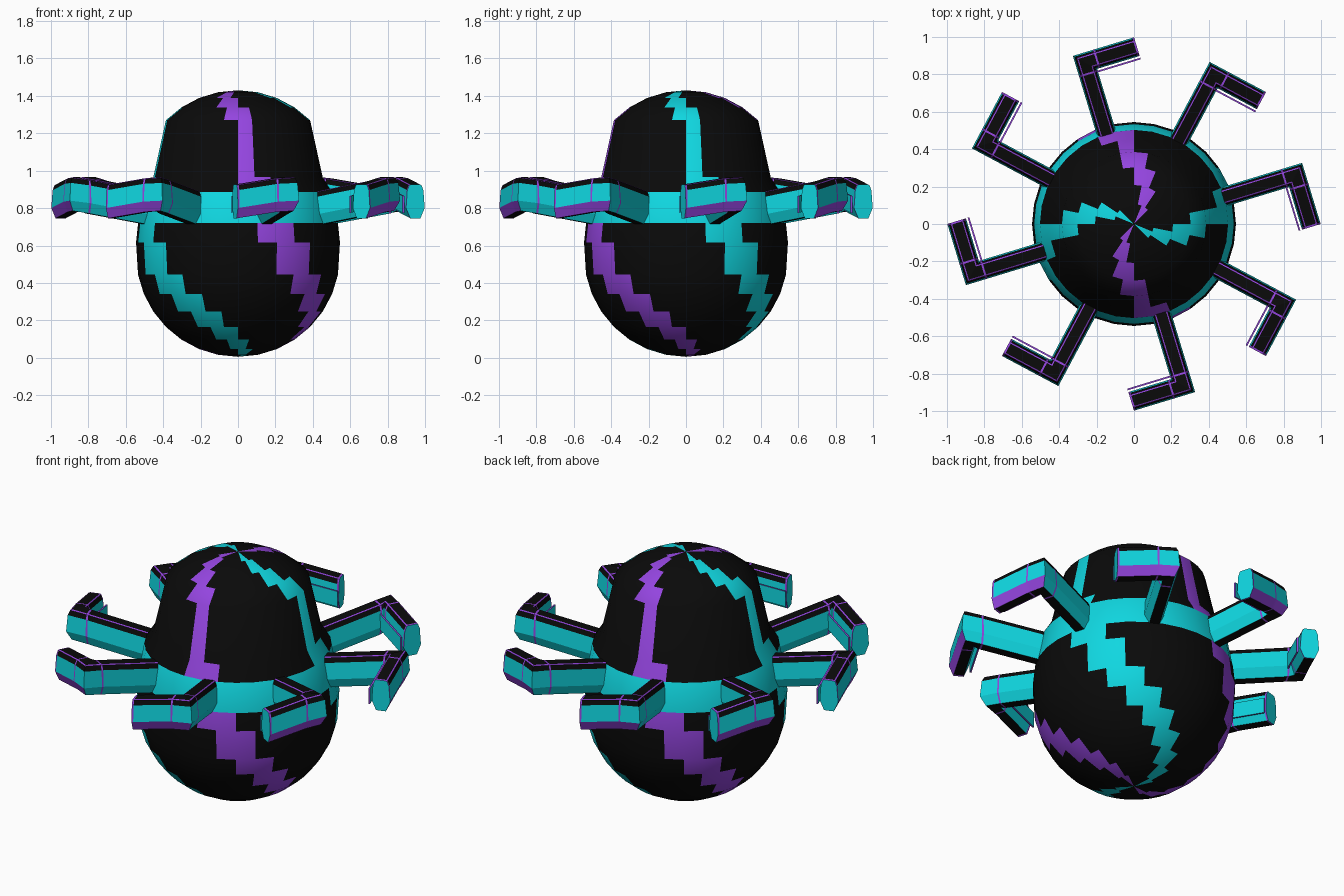
import bpy, bmesh, math

if "Cube" in bpy.data.objects:
    bpy.data.objects.remove(bpy.data.objects["Cube"])

def material(name, rgb):
    m = bpy.data.materials.new(name)
    m.diffuse_color = (*rgb, 1)
    m.use_nodes = True
    m.node_tree.nodes["Principled BSDF"].inputs["Base Color"].default_value = m.diffuse_color
    return m

MATS = [material("black", (0.003, 0.003, 0.003)),
        material("cyan", (0.005, 0.68, 0.75)),
        material("purple", (0.30, 0.06, 0.75))]
BLACK, CYAN, PURPLE = 0, 1, 2

def make_object(name, bm, normals=True):
    if normals:
        bmesh.ops.recalc_face_normals(bm, faces=bm.faces)
    me = bpy.data.meshes.new(name)
    bm.to_mesh(me)
    bm.free()
    for m in MATS:
        me.materials.append(m)
    ob = bpy.data.objects.new(name, me)
    bpy.context.collection.objects.link(ob)
    return ob

# Body: lathe of 32 segments, spherical bottom and raised dome
N, R = 32, 0.545
STEP = math.tau / N
profile = [(R * math.sin(i * STEP), 0.55 - R * math.cos(i * STEP)) for i in range(1, 8)]
profile += [(0.545, 0.617), (0.534, 0.72), (0.503, 0.885), (0.453, 0.965)]
profile += [(R * math.sin(i * STEP), 0.885 + R * math.cos(i * STEP)) for i in range(4, 0, -1)]

# Spiral stripes: first segment of the stripe in each row, bottom to top
BAND, DOME = 9, 11
starts = [9, 8, 7, 6, 5, 4, 3, 2, 1, 0, 0, 0, -1, -2, -3, -4]

def row_colour(row, seg):
    if row == BAND:
        return CYAN
    width = 1 if row == DOME else 2
    quarter, k = divmod((seg - starts[row]) % N, 8)
    if k < width:
        return PURPLE if quarter % 2 == 0 else CYAN
    return BLACK

bm = bmesh.new()
rings = []
for r, z in profile:
    rings.append([bm.verts.new((r * math.cos(j * STEP - math.pi / 2),
                                r * math.sin(j * STEP - math.pi / 2), z)) for j in range(N)])
south = bm.verts.new((0, 0, 0.005))
north = bm.verts.new((0, 0, 1.43))
# rows: 0 = bottom fan, then quads, last = top fan
for row in range(len(rings) + 1):
    for j in range(N):
        k = (j + 1) % N
        if row == 0:
            vs = (south, rings[0][k], rings[0][j])
        elif row == len(rings):
            vs = (rings[-1][j], rings[-1][k], north)
        else:
            a, b = rings[row - 1], rings[row]
            vs = (a[j], a[k], b[k], b[j])
        f = bm.faces.new(vs)
        f.smooth = True
        f.material_index = row_colour(min(row, 15), j)
make_object("body", bm)

# Arm cross-section: (sideways, down), from top outer edge around
half = [(0.028, 0), (0.035, -0.004), (0.045, -0.03), (0.052, -0.125), (0.028, -0.18)]
section = half + [(-u, v) for u, v in reversed(half)]
side_cols = [PURPLE, BLACK, CYAN, PURPLE, BLACK, CYAN, CYAN, BLACK, PURPLE, BLACK]

# Arm stations: radial, tangential, sideways direction, top height, purple trim after it
stations = [(0.47, 0, (0, 1), 0.885, False),
            (0.835, 0, (0, 1), 0.950, True),
            (0.845, 0, (0, 1), 0.952, False),
            (0.903, 0, (1, 1), 0.965, False),
            (0.903, -0.06, (1, 0), 0.960, True),
            (0.903, -0.07, (1, 0), 0.959, False),
            (0.903, -0.28, (1, 0), 0.927, True),
            (0.903, -0.29, (1, 0), 0.925, False)]

def add_arm(index):
    ang = -math.pi / 2 + 1.5 * STEP + index * math.tau / 8
    c, s = math.cos(ang), math.sin(ang)
    def place(r, t, z):
        return (r * c - t * s, r * s + t * c, z)
    bm = bmesh.new()
    loops = [[bm.verts.new(place(r + u * d[0], t + u * d[1], z + v)) for u, v in section]
             for r, t, d, z, _ in stations]
    n = len(section)
    for i in range(len(loops) - 1):
        for j in range(n):
            k = (j + 1) % n
            f = bm.faces.new((loops[i][j], loops[i][k], loops[i + 1][k], loops[i + 1][j]))
            col = side_cols[j]
            if i < 3 and j == 3:
                col = CYAN
            f.material_index = PURPLE if stations[i][4] else col
    bm.faces.new(loops[0])
    bm.faces.new(loops[-1]).material_index = CYAN
    make_object(f"arm_{index + 1}", bm)

    # Thin inner flap standing just off the bent end of the arm
    bm = bmesh.new()
    pts = [[bm.verts.new(place(r, t, top - dz)) for r, dz in
            ((0.832, 0.06), (0.841, 0.06), (0.841, 0.15), (0.832, 0.15))]
           for t, top in ((-0.04, 0.962), (-0.29, 0.925))]
    for j in range(4):
        k = (j + 1) % 4
        f = bm.faces.new((pts[0][j], pts[0][k], pts[1][k], pts[1][j]))
        f.material_index = CYAN if j in (1, 3) else PURPLE
    for p in pts:
        bm.faces.new(p).material_index = PURPLE
    make_object(f"arm_flap_{index + 1}", bm)

for i in range(8):
    add_arm(i)
